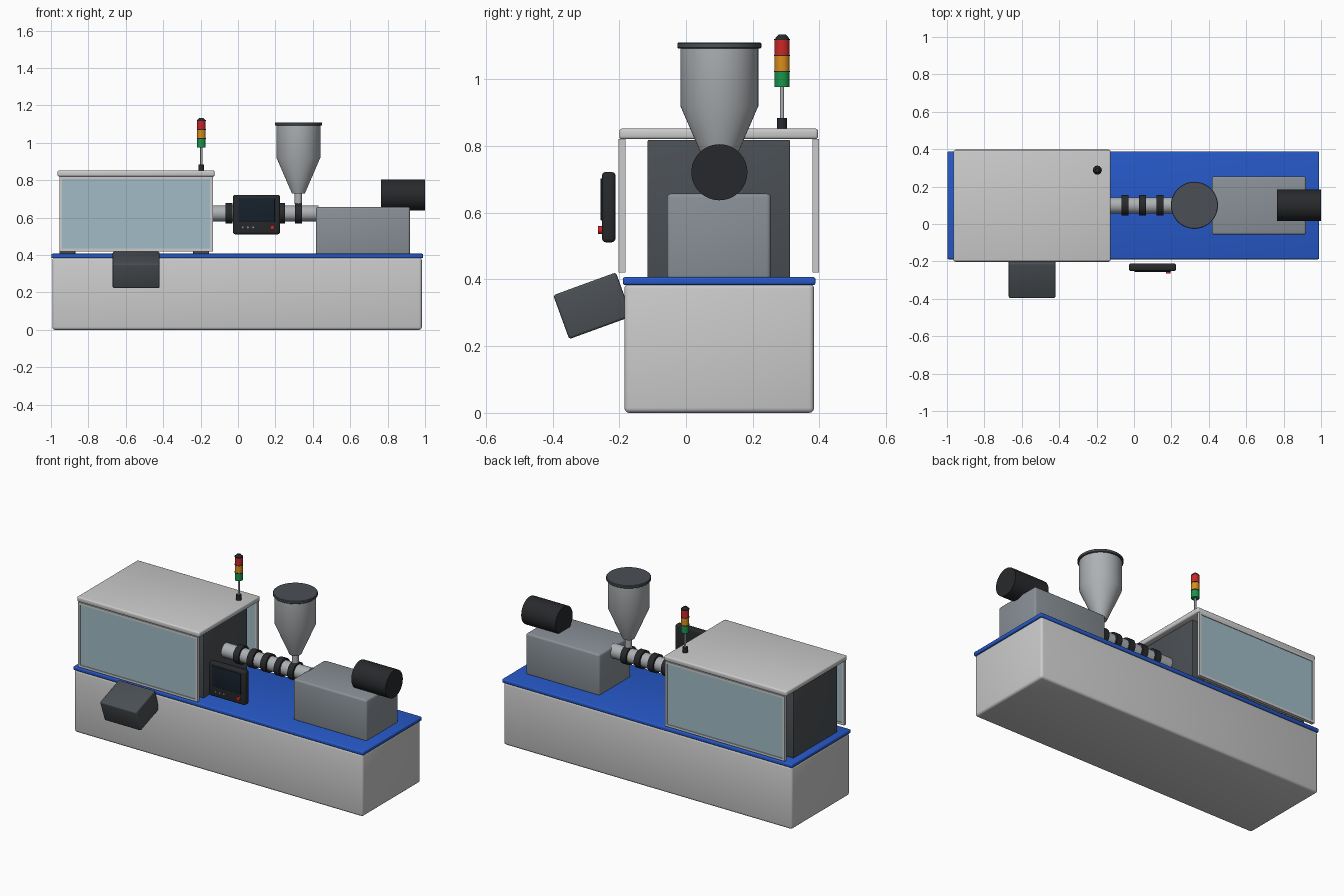
import bpy, bmesh
from math import radians, cos, sin, pi
from mathutils import Matrix, Vector

if "Cube" in bpy.data.objects:
    bpy.data.objects.remove(bpy.data.objects["Cube"])


def mat(name, r, g, b):
    m = bpy.data.materials.new(name)
    m.diffuse_color = (r, g, b, 1)
    m.use_nodes = True
    m.node_tree.nodes["Principled BSDF"].inputs["Base Color"].default_value = m.diffuse_color
    return m


LIGHT = mat("light_grey", .60, .60, .62)
MID = mat("mid_grey", .25, .28, .31)
STEEL = mat("steel", .42, .44, .46)
SLATE = mat("slate", .07, .08, .09)
DARK = mat("dark", .02, .022, .025)
BLUE = mat("blue", .02, .10, .58)
GLASS = mat("glass", .36, .50, .57)
SCREEN = mat("screen", .008, .015, .025)
RED = mat("red", .60, .02, .02)
AMBER = mat("amber", .70, .27, .01)
GREEN = mat("green", .01, .30, .07)


def finish(bm, name, material):
    bmesh.ops.recalc_face_normals(bm, faces=bm.faces)
    me = bpy.data.meshes.new(name)
    bm.to_mesh(me)
    bm.free()
    ob = bpy.data.objects.new(name, me)
    bpy.context.collection.objects.link(ob)
    me.materials.append(material)
    bpy.ops.object.select_all(action='DESELECT')
    ob.select_set(True)
    bpy.context.view_layer.objects.active = ob
    bpy.ops.object.shade_smooth_by_angle(angle=radians(30))
    return ob


def box(name, x, y, z, material, bevel=0):
    """Box from (min, max) ranges, with optional rounded edges."""
    size = [b - a for a, b in (x, y, z)]
    bm = bmesh.new()
    bmesh.ops.create_cube(bm, size=1)
    bmesh.ops.scale(bm, vec=size, verts=bm.verts)
    if bevel:
        bmesh.ops.bevel(bm, geom=bm.edges[:], offset=bevel, segments=3,
                        profile=.5, affect='EDGES')
    ob = finish(bm, name, material)
    ob.location = [(a + b) / 2 for a, b in (x, y, z)]
    return ob


def lathe(name, profile, origin, material, axis='Z', n=48):
    """Closed solid of revolution from (radius, height) points."""
    bm = bmesh.new()
    rings = [[bm.verts.new((r * cos(2 * pi * i / n), r * sin(2 * pi * i / n), h))
              for i in range(n)] for r, h in profile]
    for a, b in zip(rings, rings[1:]):
        for i in range(n):
            j = (i + 1) % n
            bm.faces.new((a[i], a[j], b[j], b[i]))
    bm.faces.new(rings[0])
    bm.faces.new(rings[-1])
    turn = {'Z': Matrix(), 'X': Matrix.Rotation(pi / 2, 4, 'Y'),
            '-Y': Matrix.Rotation(pi / 2, 4, 'X')}[axis]
    bmesh.ops.transform(bm, matrix=turn, verts=bm.verts)
    ob = finish(bm, name, material)
    ob.location = origin
    return ob


def cyl(name, r, h0, h1, origin, material, axis='Z', n=48):
    return lathe(name, [(r, h0), (r, h1)], origin, material, axis, n)


# Machine bed and blue deck
box("machine_bed", (-.993, .983), (-.185, .384), (0, .387), LIGHT, .015)
box("blue_deck", (-.998, .99), (-.189, .388), (.383, .407), BLUE, .007)

# Clamp unit: three platens and four tie bars
for name, x0, z0 in (("rear_platen", -.955, .405), ("moving_platen", -.56, .425),
                     ("fixed_platen", -.24, .405)):
    box(name, (x0, x0 + .085), (-.115, .312), (z0, .818), SLATE, .004)
for y in (-.06, .256):
    for z in (.48, .75):
        cyl("tie_bar", .022, -.94, -.17, (0, y, z), STEEL, 'X', 24)

# Guard: roof plus a framed window on each side
box("guard_roof", (-.965, -.125), (-.2, .396), (.82, .852), LIGHT, .009)
for side, y in (("front", -.192), ("back", .389)):
    yr = (y - .01, y + .01)
    for x0 in (-.955, -.149):
        box(side + "_guard_stile", (x0, x0 + .014), yr, (.42, .821), LIGHT)
    for z0 in (.42, .807):
        box(side + "_guard_rail", (-.941, -.149), yr, (z0, z0 + .014), LIGHT)
    box(side + "_guard_window", (-.943, -.147), (y - .006, y + .006), (.432, .809), GLASS)

# Injection barrel with heater bands
cyl("barrel", .043, -.157, .43, (0, .1, .623), STEEL, 'X')
for i in range(5):
    cyl("heater_band", .055, -.019, .019, (-.048 + .093 * i, .1, .623), DARK, 'X')

# Hopper with lid
lathe("hopper", [(.035, .73), (.117, .92), (.117, 1.094)], (.323, .1, 0), STEEL)
cyl("hopper_throat", .02, .672, .735, (.323, .1, 0), STEEL)
lathe("hopper_lid", [(.123, 1.092), (.126, 1.095), (.126, 1.107), (.123, 1.11)],
      (.323, .1, 0), SLATE)

# Drive housing and motor
box("drive_housing", (.416, .92), (-.057, .254), (.4, .657), MID, .012)
cyl("drive_motor", .084, .765, 1.0, (0, .1, .721), DARK, 'X')

# Parts chute, tilted down to the front
chute = box("parts_chute", (-.67, -.42), (-.38, -.18), (.251, .391), SLATE, .008)
chute.location = (-.545, -.28, .321)
chute.rotation_euler.x = radians(20)

# Control panel with screen and buttons
box("control_panel", (-.027, .225), (-.252, -.211), (.511, .722), DARK, .012)
box("control_screen", (.003, .197), (-.256, -.245), (.577, .703), SCREEN, .002)
cyl("stop_button", .012, 0, .018, (.183, -.246, .548), RED, '-Y', 24)
for i in range(3):
    cyl("small_button", .005, 0, .01, (.025 + .028 * i, -.246, .548), MID, '-Y', 16)

# Signal tower on the roof
p = (-.196, .288, 0)
cyl("tower_foot", .015, .848, .884, p, DARK, n=24)
cyl("tower_pole", .006, .88, .98, p, STEEL, n=16)
for i, (name, m) in enumerate((("green", GREEN), ("amber", AMBER), ("red", RED))):
    z = .976 + .048 * i
    cyl(name + "_lamp", .0225, z, z + .046, p, m, n=32)
    cyl("lamp_ring", .0238, z + .045, z + .049, p, DARK, n=32)
lathe("tower_cap", [(.021, 1.12), (.019, 1.125), (.01, 1.134)], p, DARK, n=32)
